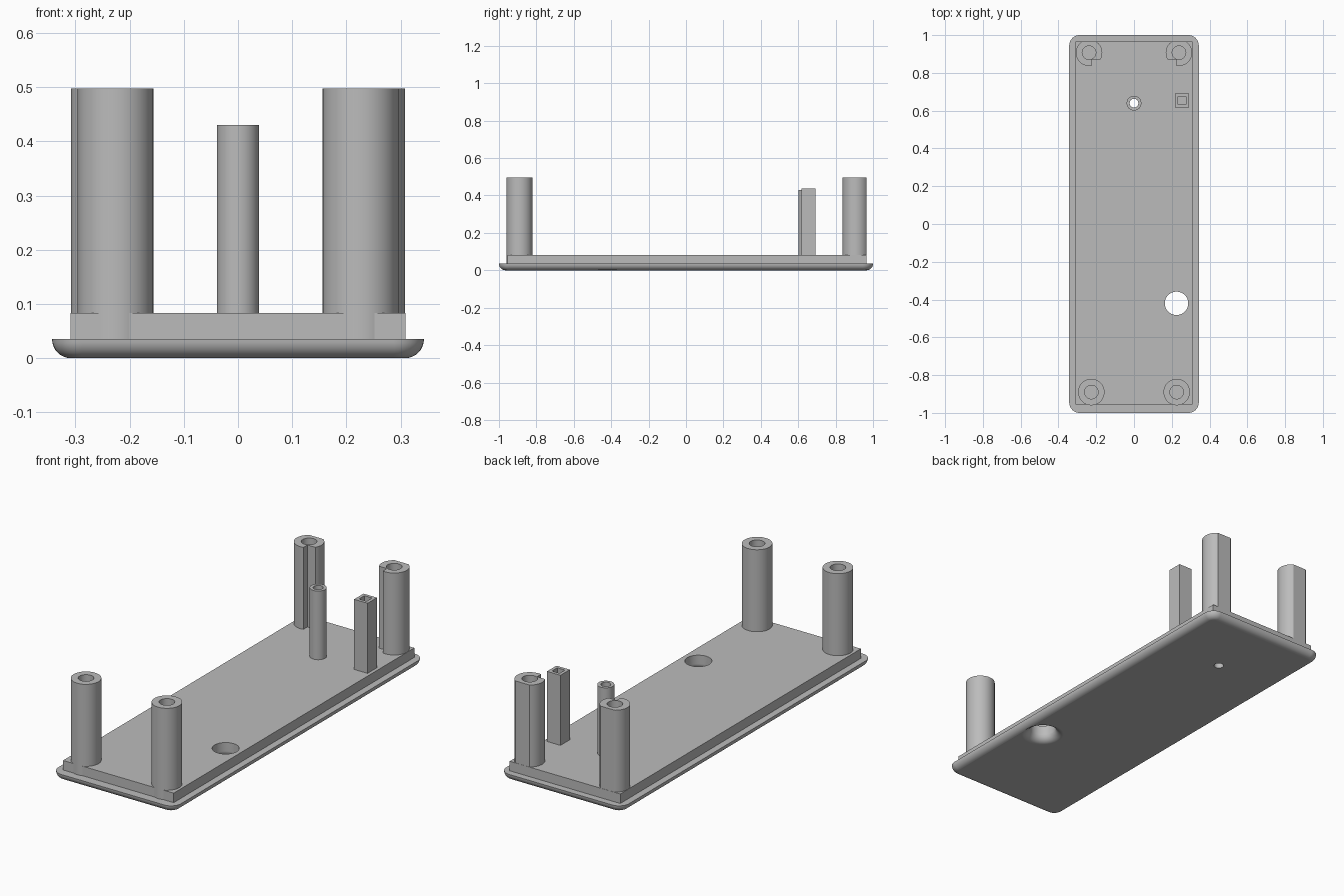
import bpy, bmesh, math
from mathutils import Matrix, Vector

cube = bpy.data.objects.get("Cube")
if cube:
    bpy.data.objects.remove(cube, do_unlink=True)

grey = bpy.data.materials.new("light_grey_plastic")
grey.use_nodes = True
grey.diffuse_color = (0.5, 0.5, 0.5, 1)
grey.node_tree.nodes["Principled BSDF"].inputs["Base Color"].default_value = (0.5, 0.5, 0.5, 1)

PLATE_TOP, STEP_TOP = 0.035, 0.083


def finish(name, bm):
    bmesh.ops.recalc_face_normals(bm, faces=bm.faces)
    mesh = bpy.data.meshes.new(name)
    bm.to_mesh(mesh)
    bm.free()
    mesh.materials.append(grey)
    obj = bpy.data.objects.new(name, mesh)
    bpy.context.collection.objects.link(obj)
    return obj


def box(name, low, high):
    low, high = Vector(low), Vector(high)
    bm = bmesh.new()
    bmesh.ops.create_cube(bm, size=1, matrix=Matrix.Translation((low + high) / 2)
                          @ Matrix.Diagonal((high - low).to_4d()))
    return finish(name, bm)


def lathe(name, profile, x, y, closed=False, sides=48):
    """Revolve (radius, height) points about a vertical axis."""
    bm = bmesh.new()
    verts = [bm.verts.new((r, 0, z)) for r, z in profile]
    pairs = list(zip(verts, verts[1:] + verts[:1]))
    if not closed:
        pairs.pop()
    edges = [bm.edges.new(p) for p in pairs]
    bmesh.ops.spin(bm, geom=verts + edges, cent=(0, 0, 0), axis=(0, 0, 1),
                   angle=math.tau, steps=sides)
    bmesh.ops.remove_doubles(bm, verts=bm.verts, dist=1e-5)
    bmesh.ops.translate(bm, verts=bm.verts, vec=(x, y, 0))
    return finish(name, bm)


def cut(target, *cutters):
    for cutter in cutters:
        mod = target.modifiers.new("cut", 'BOOLEAN')
        mod.operation = 'DIFFERENCE'
        mod.solver = 'EXACT'
        mod.object = cutter
        bpy.context.view_layer.objects.active = target
        bpy.ops.object.modifier_apply(modifier=mod.name)


def discard(*objs):
    for obj in objs:
        bpy.data.objects.remove(obj, do_unlink=True)


def rounded_ring(bm, hx, hy, radius, z, steps=8):
    ring = []
    for i, (sx, sy) in enumerate([(1, 1), (-1, 1), (-1, -1), (1, -1)]):
        for k in range(steps + 1):
            a = math.pi / 2 * (i + k / steps)
            ring.append(bm.verts.new((sx * (hx - radius) + radius * math.cos(a),
                                      sy * (hy - radius) + radius * math.sin(a), z)))
    return ring


# Base plate with rounded corners and a rounded lower edge
bm = bmesh.new()
rings = []
for k in range(9):
    a = math.pi / 2 * k / 8
    inset = PLATE_TOP * (1 - math.sin(a))
    rings.append(rounded_ring(bm, 0.343 - inset, 1 - inset, 0.055 - inset,
                              PLATE_TOP * (1 - math.cos(a))))
for lower, upper in zip(rings, rings[1:]):
    for i in range(len(lower)):
        j = (i + 1) % len(lower)
        bm.faces.new((lower[i], lower[j], upper[j], upper[i]))
bm.faces.new(rings[0])
bm.faces.new(rings[-1])
plate = finish("base_plate", bm)

# Raised step that locates the lid
step = box("raised_step", (-0.309, -0.955, PLATE_TOP), (0.309, 0.966, STEP_TOP))

# Flared cable hole and small pin hole through plate and step
flare = [(0.062 + 0.04 * (1 - math.sin(t)), 0.04 * (1 - math.cos(t)))
         for t in (math.pi / 2 * k / 8 for k in range(9))]
flare = [(0.062 + 0.04 * (1 - math.sin(math.pi / 2 * k / 8)),
          0.04 * (1 - math.cos(math.pi / 2 * k / 8))) for k in range(9)]
cable_cut = lathe("cable_cutter", [(0, -0.02), (0.102, -0.02)] + flare
                  + [(0.062, 0.2), (0, 0.2)], 0.225, -0.42)
pin_cut = lathe("pin_cutter", [(0, -0.1), (0.023, -0.1), (0.023, 0.2), (0, 0.2)], 0, 0.64)
for part in (plate, step):
    cut(part, cable_cut, pin_cut)
discard(cable_cut, pin_cut)


def screw_post(name, x, y):
    return lathe(name, [(0, PLATE_TOP), (0.07, PLATE_TOP), (0.07, 0.497),
                        (0.036, 0.497), (0.036, STEP_TOP + 0.002),
                        (0, STEP_TOP + 0.002)], x, y)


# Four screw posts; the rear pair has a flat back and a notched inner corner
parts = [plate, step]
for side, sx in (("left", 1), ("right", -1)):
    parts.append(screw_post("front_screw_post_" + side, sx * 0.226, -0.89))
    rear = screw_post("rear_screw_post_" + side, sx * 0.238, 0.907)
    flat = box("flat_cutter", (-1, 0.965, 0), (1, 1.2, 1))
    xs = sorted((sx * 0.222, sx * 0.1))
    notch = box("notch_cutter", (xs[0], 0.7, STEP_TOP), (xs[1], 0.871, 1))
    cut(rear, flat, notch)
    discard(flat, notch)
    parts.append(rear)

# Hollow round pin post
parts.append(lathe("round_pin_post", [(0.039, 0.08), (0.039, 0.43), (0.023, 0.43),
                                      (0.023, 0.08)], 0, 0.64, closed=True))

# Hollow square post
square = box("square_post", (0.217, 0.617, 0.08), (0.292, 0.692, 0.437))
bore = box("square_cutter", (0.233, 0.633, STEP_TOP + 0.002), (0.276, 0.676, 0.6))
cut(square, bore)
discard(bore)
parts.append(square)

# Smooth the curved walls, keep the edges crisp
for part in parts:
    bpy.ops.object.select_all(action='DESELECT')
    part.select_set(True)
    bpy.context.view_layer.objects.active = part
    bpy.ops.object.shade_smooth_by_angle(angle=math.radians(30))
    weighted = part.modifiers.new("weighted_normals", 'WEIGHTED_NORMAL')
    weighted.keep_sharp = True
